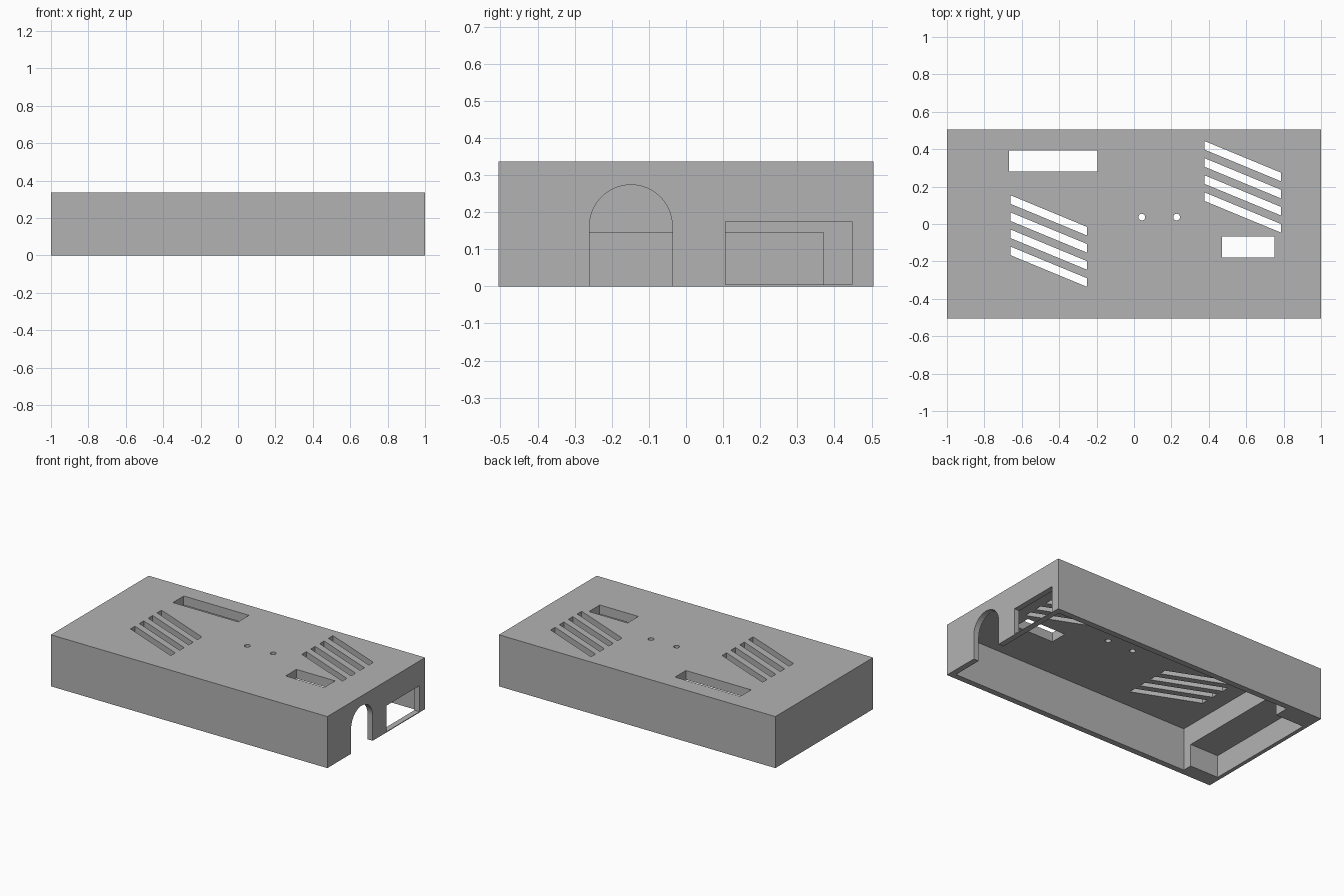
import bpy
import bmesh
import math
from mathutils import Vector

old = bpy.data.objects.get("Cube")
if old:
    bpy.data.objects.remove(old, do_unlink=True)

LENGTH, WIDTH, HEIGHT = 2.0, 1.01, 0.337
CEILING = 0.277

grey = bpy.data.materials.new("plain grey")
grey.use_nodes = True
colour = (0.45, 0.45, 0.45, 1)
grey.diffuse_color = colour
grey.node_tree.nodes["Principled BSDF"].inputs["Base Color"].default_value = colour


def prism(name, outline, low, high, axis="z"):
    """Extrude a 2D outline: (x, y) along z, or (y, z) along x."""
    bm = bmesh.new()
    place = (lambda a, b: (a, b, low)) if axis == "z" else (lambda a, b: (low, a, b))
    face = bm.faces.new([bm.verts.new(place(a, b)) for a, b in outline])
    step = Vector((0, 0, high - low)) if axis == "z" else Vector((high - low, 0, 0))
    result = bmesh.ops.extrude_face_region(bm, geom=[face])
    moved = [g for g in result["geom"] if isinstance(g, bmesh.types.BMVert)]
    bmesh.ops.translate(bm, vec=step, verts=moved)
    bmesh.ops.recalc_face_normals(bm, faces=bm.faces)
    mesh = bpy.data.meshes.new(name)
    bm.to_mesh(mesh)
    bm.free()
    obj = bpy.data.objects.new(name, mesh)
    bpy.context.collection.objects.link(obj)
    mesh.materials.append(grey)
    return obj


def rect(a0, a1, b0, b1):
    return [(a0, b0), (a1, b0), (a1, b1), (a0, b1)]


def arc(a, b, radius, start, end, count):
    angles = [start + (end - start) * i / count for i in range(count + 1)]
    return [(a + radius * math.cos(t), b + radius * math.sin(t)) for t in angles]


case = prism("case_shell", rect(-LENGTH / 2, LENGTH / 2, -WIDTH / 2, WIDTH / 2), 0, HEIGHT)
cutters = []

# Main cavity, open underneath, and the pocket in the thick end block
cutters.append(prism("cavity_cutter", rect(-0.77, 0.963, -0.466, 0.466), -0.1, CEILING))
cutters.append(prism("pocket_cutter", rect(-0.975, -0.7, -0.404, 0.37), -0.1, 0.145))

# Arched cable opening and rectangular port in the end wall
arch = [(-0.26, -0.1), (-0.037, -0.1)] + arc(-0.1485, 0.162, 0.1115, 0, math.pi, 32)
cutters.append(prism("arch_cutter", arch, 0.9, 1.1, "x"))
cutters.append(prism("port_cutter", rect(0.107, 0.447, 0.005, 0.175), 0.9, 1.1, "x"))


def top_hole(name, outline):
    cutters.append(prism(name, outline, 0.2, 0.4))


# Rectangular windows in the lid
top_hole("long_window_cutter", rect(-0.667, -0.195, 0.28, 0.392))
top_hole("short_window_cutter", rect(0.47, 0.75, -0.18, -0.068))

# Small round holes
for x in (0.042, 0.228):
    top_hole("round_hole_cutter", arc(x, 0.037, 0.018, 0, 2 * math.pi, 32)[:-1])

# Two groups of slanted vent slots
for left, top in ((-0.661, 0.154), (0.376, 0.444)):
    right = left + 0.411
    for i in range(4):
        y = top - 0.0915 * i
        top_hole("vent_cutter", [(left, y), (left, y - 0.046),
                                 (right, y - 0.216), (right, y - 0.17)])

# Cut every opening, then discard the cutters
bpy.context.view_layer.objects.active = case
for cutter in cutters:
    cutter.hide_render = True
    mod = case.modifiers.new("cut", "BOOLEAN")
    mod.operation = "DIFFERENCE"
    mod.solver = "EXACT"
    mod.object = cutter
    bpy.ops.object.modifier_apply(modifier=mod.name)
    bpy.data.objects.remove(cutter, do_unlink=True)

# Smooth the round walls while keeping corners crisp
bpy.ops.object.select_all(action="DESELECT")
case.select_set(True)
bpy.ops.object.shade_smooth_by_angle(angle=math.radians(30))
